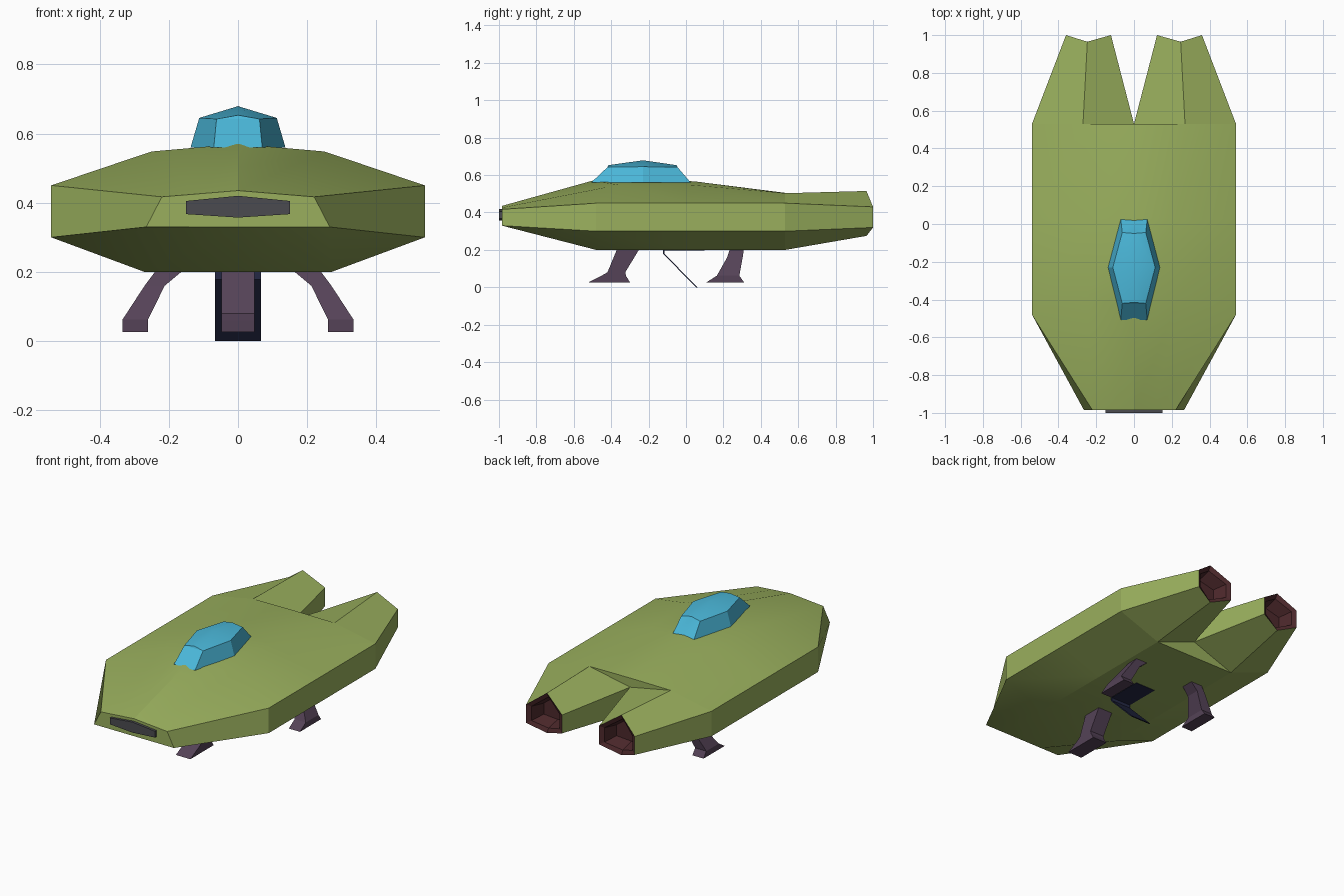
import bpy, bmesh, math
from mathutils import Vector

if "Cube" in bpy.data.objects:
    bpy.data.objects.remove(bpy.data.objects["Cube"])


def mat(name, rgb):
    m = bpy.data.materials.new(name)
    m.diffuse_color = (*rgb, 1)
    m.use_nodes = True
    m.node_tree.nodes["Principled BSDF"].inputs["Base Color"].default_value = m.diffuse_color
    return m


GREEN = mat("hull green", (0.32, 0.43, 0.11))
BLUE = mat("canopy blue", (0.07, 0.48, 0.70))
PURPLE = mat("leg purple", (0.09, 0.055, 0.095))
NAVY = mat("ramp navy", (0.018, 0.022, 0.06))
RED = mat("nozzle red", (0.075, 0.022, 0.025))
GREY = mat("vent grey", (0.07, 0.07, 0.08))


def loft(name, rings, material, caps=(True, True), smooth=0):
    """Skin a list of closed point rings, with optional end caps."""
    bm = bmesh.new()
    vs = [[bm.verts.new(p) for p in r] for r in rings]
    n = len(vs[0])
    for a, b in zip(vs, vs[1:]):
        for i in range(n):
            j = (i + 1) % n
            bm.faces.new((a[i], a[j], b[j], b[i]))
    if caps[0]:
        bm.faces.new(vs[0][::-1])
    if caps[1]:
        bm.faces.new(vs[-1])
    bmesh.ops.recalc_face_normals(bm, faces=bm.faces)
    me = bpy.data.meshes.new(name)
    bm.to_mesh(me)
    bm.free()
    if smooth:
        me.shade_smooth()
        me.set_sharp_from_angle(angle=math.radians(smooth))
    me.materials.append(material)
    ob = bpy.data.objects.new(name, me)
    bpy.context.collection.objects.link(ob)
    return ob


def sym(half):
    """Complete a half ring whose first and last points lie on x = 0."""
    return half + [(-x, y, z) for x, y, z in half[-2:0:-1]]


def plate(x, y0, y1, z):
    return [(-x, y0, z), (x, y0, z), (x, y1, z), (-x, y1, z)]


# main hull: half sections from crown, round the side, to keel
def lower(y):
    return [(0.54, y, 0.45), (0.54, y, 0.30), (0.27, y, 0.20), (0, y, 0.20)]


hull = [
    [(0, -0.985, 0.435), (0.11, -0.985, 0.426), (0.22, -0.985, 0.417),
     (0.265, -0.985, 0.33), (0.14, -0.985, 0.33), (0, -0.985, 0.33)],
    [(0, -0.50, 0.57), (0.25, -0.36, 0.548)] + lower(-0.48),
    [(0, 0.04, 0.567), (0.22, 0.02, 0.548)] + lower(0.03),
    [(0, 0.53, 0.505), (0.27, 0.53, 0.503)] + lower(0.53),
]
loft("hull", [sym(h) for h in hull], GREEN, smooth=20)

# twin engine lobes with recessed nozzles
for s, side in ((1, "right"), (-1, "left")):
    root = [(0.27, 0.53, 0.503), (0.54, 0.53, 0.45), (0.54, 0.53, 0.30),
            (0.27, 0.53, 0.20), (0, 0.53, 0.30), (0, 0.53, 0.45)]
    end = [(0.247, 0.965, 0.515), (0.36, 1.0, 0.43), (0.36, 1.0, 0.32),
           (0.247, 0.965, 0.275), (0.122, 1.0, 0.32), (0.122, 1.0, 0.43)]

    def inner(k, dy):
        return [(0.243 + (x - 0.243) * k, y + dy, 0.385 + (z - 0.385) * k)
                for x, y, z in end]

    flip = lambda ring: [(s * x, y, z) for x, y, z in ring]
    loft(side + "_engine_lobe", [flip(root), flip(end)], GREEN, (True, False), 20)
    noz = loft(side + "_nozzle",
               [flip(r) for r in (end, inner(0.78, -0.015), inner(0.6, -0.10))],
               RED, (False, True))
    # open surface: point the faces backward, out of the nozzle
    if noz.data.polygons[-1].normal.y < 0:
        noz.data.flip_normals()

# canopy: base, shoulder and ridge rings
def canopy_ring(x0, xm, y0, y1, z0, zm):
    h = [(0, y0, z0), (x0, y0, z0), (xm, -0.23, zm), (x0, y1, z0), (0, y1, z0)]
    return sym(h)


loft("canopy", [canopy_ring(0.07, 0.137, -0.507, 0.025, 0.56, 0.56),
                canopy_ring(0.062, 0.112, -0.42, -0.045, 0.642, 0.645),
                [(0, -0.415, 0.653), (0, -0.415, 0.653), (0, -0.23, 0.679),
                 (0, -0.05, 0.653), (0, -0.05, 0.653), (0, -0.05, 0.653),
                 (0, -0.23, 0.679), (0, -0.415, 0.653)]],
     BLUE, (True, False), 20)
me = bpy.data.objects["canopy"].data
bm = bmesh.new()
bm.from_mesh(me)
bmesh.ops.remove_doubles(bm, verts=bm.verts, dist=0.001)
bmesh.ops.recalc_face_normals(bm, faces=bm.faces)
bm.to_mesh(me)
bm.free()

# nose vent
vent = [(0, 0.42), (0.15, 0.405), (0.15, 0.367), (0, 0.357), (-0.15, 0.367), (-0.15, 0.405)]
loft("nose_vent", [[(x, y, z) for x, z in vent] for y in (-1.0, -0.98)], GREY)


# landing legs: box sections given as z, y range, x range
def leg(name, sections):
    loft(name, [[(x0, y0, z), (x1, y0, z), (x1, y1, z), (x0, y1, z)]
                for z, y0, y1, x0, x1 in sections], PURPLE)


leg("front_leg", [(0.22, -0.362, -0.24, -0.048, 0.048), (0.08, -0.42, -0.325, -0.048, 0.048),
                  (0.06, -0.455, -0.32, -0.048, 0.048), (0.027, -0.52, -0.30, -0.048, 0.048)])
rear = [(0.22, 0.24, 0.312, 0.14, 0.225), (0.16, 0.22, 0.303, 0.212, 0.27),
        (0.062, 0.165, 0.285, 0.26, 0.334), (0.027, 0.11, 0.31, 0.26, 0.334)]
leg("right_rear_leg", rear)
leg("left_rear_leg", [(z, y0, y1, -x1, -x0) for z, y0, y1, x0, x1 in rear])

# boarding ramp and its belly hatch
loft("ramp", [plate(0.067, -0.122, -0.116, 0.20), plate(0.067, -0.122, -0.114, 0.178),
              plate(0.067, 0.054, 0.062, 0.0)], NAVY)
loft("belly_hatch", [plate(0.067, -0.12, 0.10, 0.198), plate(0.067, -0.12, 0.10, 0.203)], NAVY)
